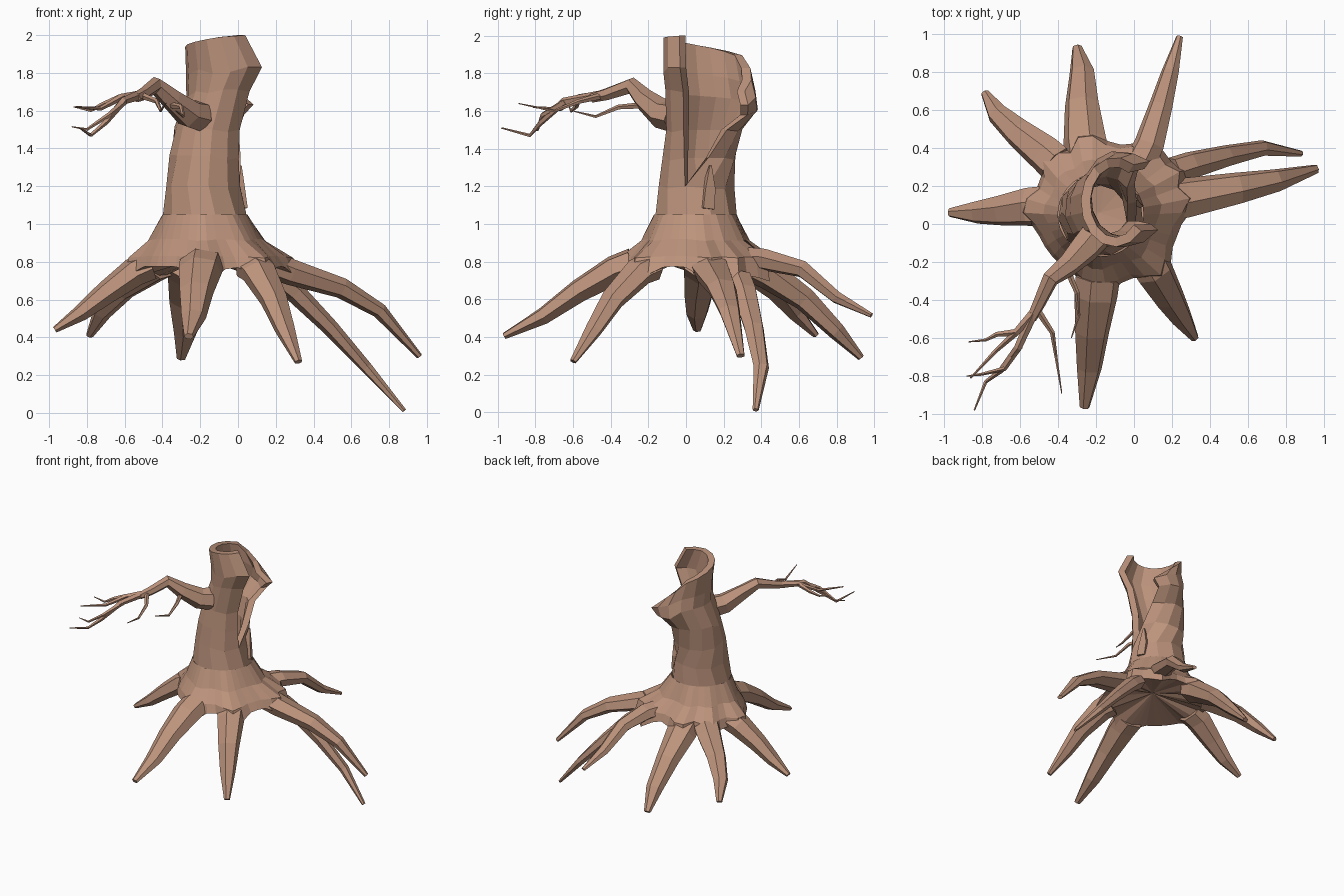
import bpy, bmesh, random
from math import sin, cos, radians, pi, exp
from mathutils import Vector

random.seed(4)
bark = bpy.data.materials.new("bark")
bark.diffuse_color = (0.50, 0.29, 0.20, 1)


def finish(bm, name):
    bmesh.ops.remove_doubles(bm, verts=bm.verts, dist=0.0005)
    bmesh.ops.recalc_face_normals(bm, faces=bm.faces)
    me = bpy.data.meshes.new(name)
    bm.to_mesh(me)
    bm.free()
    me.materials.append(bark)
    ob = bpy.data.objects.new(name, me)
    bpy.context.collection.objects.link(ob)
    return ob


def tube(name, pts, radii, sides=6, flat=1.0):
    """Tapered faceted tube along a path."""
    bm = bmesh.new()
    P = [Vector(p) for p in pts]
    rings = []
    for i, p in enumerate(P):
        t = (P[min(i + 1, len(P) - 1)] - P[max(i - 1, 0)]).normalized()
        ref = Vector((0, 1, 0)) if abs(t.z) > 0.95 else Vector((0, 0, 1))
        s = t.cross(ref).normalized()
        u = s.cross(t)
        rings.append([bm.verts.new(p + radii[i] * (s * cos(a) + u * sin(a) * flat))
                      for a in (2 * pi * (k + 0.25) / sides for k in range(sides))])
    for a, b in zip(rings, rings[1:]):
        for k in range(sides):
            j = (k + 1) % sides
            bm.faces.new((a[k], a[j], b[j], b[k]))
    bm.faces.new(rings[0])
    bm.faces.new(rings[-1])
    return finish(bm, name)


# Trunk: hollow split shell. Rows: z, x0, x1, y0, y1, gap after / before the +x side
ROWS = [
    (1.04, -0.40, 0.05, -0.17, 0.27, -10, 10),
    (1.20, -0.38, 0.02, -0.145, 0.26, -18, 18),
    (1.35, -0.365, 0.02, -0.125, 0.265, 14, 24),
    (1.50, -0.34, 0.04, -0.105, 0.30, 36, 33),
    (1.70, -0.275, 0.10, -0.11, 0.385, 50, 38),
    (1.83, -0.275, 0.18, -0.12, 0.375, 55, 40),
    (2.00, -0.28, 0.08, -0.12, 0.35, 57, 40),
]
COLS, FLOOR = 11, 1


def rim(a):
    """Height of the broken rim by angle."""
    keys = [(0, 1.70), (55, 1.70), (95, 1.80), (130, 1.90), (180, 1.94), (270, 1.99), (320, 2.0), (360, 2.0)]
    for (a0, z0), (a1, z1) in zip(keys, keys[1:]):
        if a <= a1:
            return z0 + (z1 - z0) * max(0, a - a0) / (a1 - a0)
    return 2.0


def arc(bm, row, inset):
    z, x0, x1, y0, y1, g1, g2 = row
    out = []
    for k in range(COLS + 1):
        deg = g1 + (360 - g1 - g2) * k / COLS
        a = radians(deg)
        zz = z if z <= 1.5 else 1.5 + (rim(deg) - 1.5) * (z - 1.5) / 0.5
        # small uneven facets, kept off the seam and the rim
        j = random.uniform(-0.02, 0.02) if 0 < k < COLS and 1.1 < z < 2 and not inset else 0
        out.append(bm.verts.new(((x0 + x1) / 2 + ((x1 - x0) / 2 - inset) * cos(a),
                                 (y0 + y1) / 2 + ((y1 - y0) / 2 - inset) * sin(a), zz + j)))
    return out


bm = bmesh.new()
outer = [arc(bm, r, 0) for r in ROWS]
inner = [arc(bm, r, 0.05) for r in ROWS[FLOOR:]]
for grid in (outer, inner):
    for a, b in zip(grid, grid[1:]):
        for k in range(COLS):
            bm.faces.new((a[k], a[k + 1], b[k + 1], b[k]))
# broken rim and the two lips of the split
for k in range(COLS):
    bm.faces.new((outer[-1][k], outer[-1][k + 1], inner[-1][k + 1], inner[-1][k]))
up = outer[FLOOR:]
for e in (0, COLS):
    for i in range(len(up) - 1):
        bm.faces.new((up[i][e], up[i + 1][e], inner[i + 1][e], inner[i][e]))
# inner floor
v = bm.verts.new((-0.18, 0.06, 1.18))
for k in range(COLS):
    bm.faces.new((inner[0][k], inner[0][k + 1], v))
finish(bm, "hollow_trunk")

# Splinter at the foot of the split
tube("splinter", [(0.01, 0.11, 1.08), (0.0, 0.12, 1.19), (0.012, 0.13, 1.31)], [0.045, 0.04, 0.008], 4)

# Flared base: lobed rings that swell toward each root, with a hollow underside
ROOT_ANGLES = (176, 136, 106, 57, 31, 10, 310, 264)
# z between roots, z at roots, x0, x1, y0, y1, lobe size
FLARE = [
    (0.775, 0.69, -0.52, 0.25, -0.30, 0.42, 0.09),
    (0.83, 0.82, -0.50, 0.21, -0.28, 0.40, 0.09),
    (0.92, 0.91, -0.45, 0.12, -0.215, 0.32, 0.03),
    (1.05, 1.05, -0.40, 0.05, -0.17, 0.27, 0.0),
]
N = 36
bm = bmesh.new()
rings = []
for zw, zr, x0, x1, y0, y1, lobe in FLARE:
    ring = []
    for k in range(N):
        deg = 360 * k / N
        w = max(exp(-(((deg - r + 180) % 360 - 180) / 12) ** 2) for r in ROOT_ANGLES)
        c, s = cos(radians(deg)), sin(radians(deg))
        ring.append(bm.verts.new(((x0 + x1) / 2 + ((x1 - x0) / 2 + lobe * w) * c,
                                  (y0 + y1) / 2 + ((y1 - y0) / 2 + lobe * w) * s, zw + (zr - zw) * w)))
    rings.append(ring)
tip = bm.verts.new((-0.13, 0.06, 0.84))
for k in range(N):
    j = (k + 1) % N
    for a, b in zip(rings, rings[1:]):
        bm.faces.new((a[k], a[j], b[j], b[k]))
    bm.faces.new((rings[0][j], rings[0][k], tip))
finish(bm, "flared_base")

# Roots
TAPER = [0.112, 0.108, 0.085, 0.062, 0.024]


def root(name, pts, k=1.0, flat=0.75):
    # start just inside the lobe of the base
    pts[0] = Vector(pts[0]).lerp(Vector(pts[1]), 0.5)
    tube(name, pts, [r * k for r in TAPER], 6, flat)


root("left_root", [(-0.38, 0.10, 0.82), (-0.55, 0.09, 0.745), (-0.70, 0.07, 0.635),
                   (-0.83, 0.06, 0.53), (-0.97, 0.06, 0.44)], 0.97)
root("back_left_root", [(-0.36, 0.27, 0.81), (-0.47, 0.37, 0.745), (-0.61, 0.48, 0.65),
                        (-0.72, 0.58, 0.53), (-0.785, 0.69, 0.41)], 0.92)
root("back_root", [(-0.23, 0.28, 0.81), (-0.26, 0.44, 0.73), (-0.275, 0.63, 0.60),
                   (-0.275, 0.80, 0.43), (-0.30, 0.93, 0.29)], 1.08, 0.7)
root("back_right_root", [(0.0, 0.26, 0.82), (0.08, 0.42, 0.81), (0.14, 0.62, 0.76),
                         (0.19, 0.80, 0.61), (0.24, 0.985, 0.515)], 0.75)
root("low_right_root", [(0.12, 0.25, 0.78), (0.30, 0.31, 0.64), (0.49, 0.36, 0.45),
                        (0.68, 0.40, 0.24), (0.88, 0.37, 0.012)], 0.68, 0.75)
root("right_root", [(0.06, 0.10, 0.83), (0.28, 0.14, 0.745), (0.55, 0.19, 0.66),
                    (0.75, 0.23, 0.54), (0.96, 0.29, 0.30)], 1.0, 0.65)
root("front_right_root", [(0.03, -0.11, 0.81), (0.11, -0.25, 0.745), (0.19, -0.39, 0.60),
                          (0.25, -0.49, 0.44), (0.32, -0.60, 0.27)], 0.95)
root("front_root", [(-0.18, -0.18, 0.83), (-0.20, -0.38, 0.755), (-0.22, -0.57, 0.645),
                    (-0.235, -0.76, 0.51), (-0.26, -0.965, 0.405)], 1.08, 0.7)

# Branch and its twigs
tube("branch", [(-0.20, -0.06, 1.57), (-0.26, -0.13, 1.585), (-0.35, -0.22, 1.66), (-0.44, -0.29, 1.735),
                (-0.50, -0.42, 1.69), (-0.54, -0.50, 1.67)],
     [0.085, 0.08, 0.06, 0.045, 0.034, 0.027])
twigs = [
    [(-0.53, -0.47, 1.68), (-0.61, -0.65, 1.65), (-0.70, -0.77, 1.54), (-0.78, -0.83, 1.47), (-0.84, -0.98, 1.51)],
    [(-0.60, -0.64, 1.65), (-0.68, -0.76, 1.58), (-0.80, -0.79, 1.50), (-0.88, -0.80, 1.515)],
    [(-0.52, -0.46, 1.68), (-0.62, -0.57, 1.67), (-0.73, -0.67, 1.61), (-0.86, -0.81, 1.62)],
    [(-0.62, -0.57, 1.67), (-0.72, -0.58, 1.63), (-0.78, -0.61, 1.60), (-0.87, -0.62, 1.62)],
    [(-0.51, -0.45, 1.68), (-0.43, -0.57, 1.65), (-0.41, -0.70, 1.60), (-0.38, -0.89, 1.64)],
    [(-0.36, -0.22, 1.63), (-0.30, -0.36, 1.62), (-0.29, -0.48, 1.57), (-0.33, -0.60, 1.60)],
]
for i, p in enumerate(twigs):
    r0 = 0.027 if i in (0, 2) else 0.019
    n = len(p) - 1
    tube("twig_%d" % (i + 1), p, [r0 * (1 - 0.85 * j / n) for j in range(n + 1)], 5)
